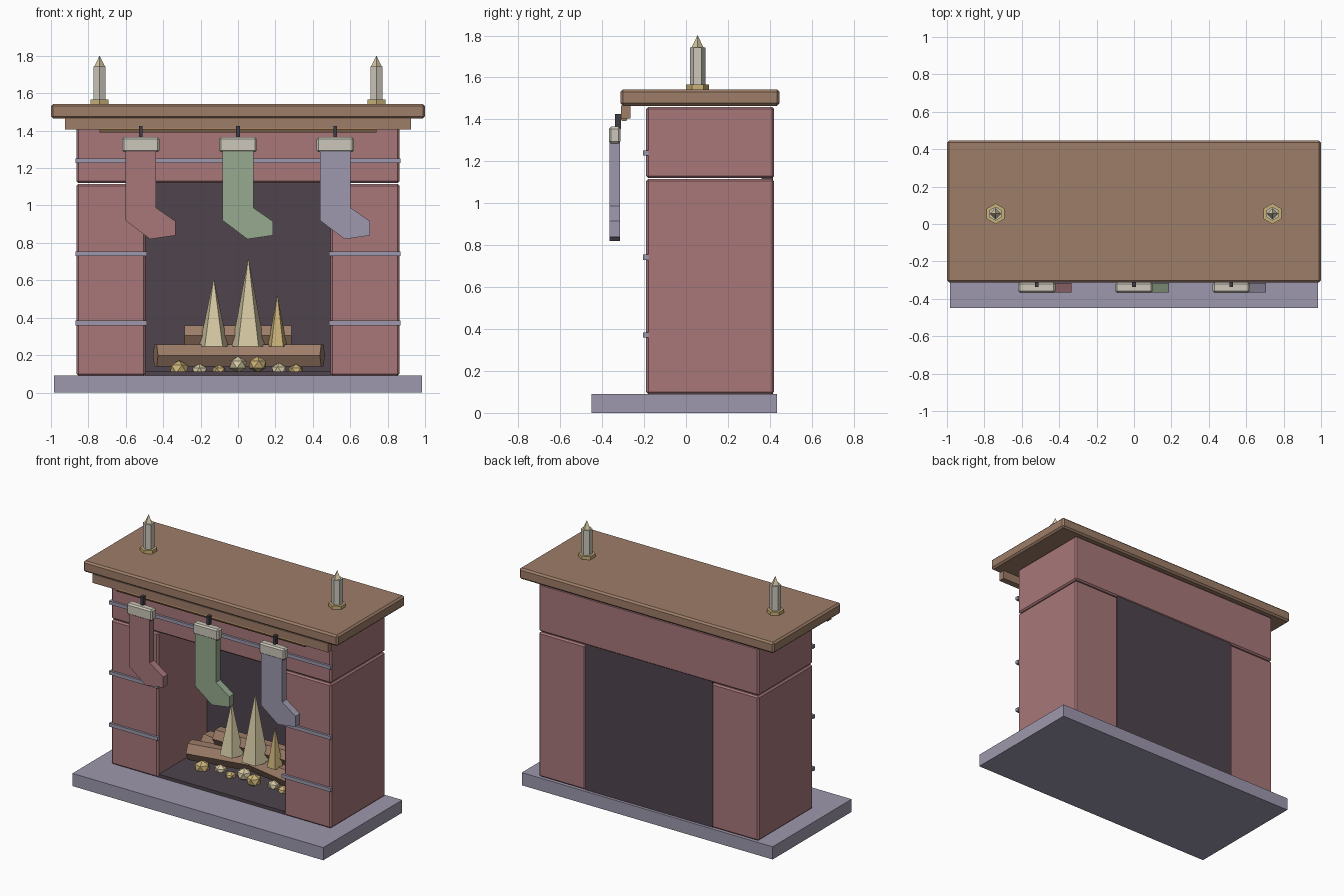
import bpy, bmesh, math
from mathutils import Matrix

if "Cube" in bpy.data.objects:
    bpy.data.objects.remove(bpy.data.objects["Cube"])


def material(name, r, g, b):
    m = bpy.data.materials.new(name)
    lin = [((c / 255 + 0.055) / 1.055) ** 2.4 for c in (r, g, b)]
    m.diffuse_color = (*lin, 1)
    m.use_nodes = True
    m.node_tree.nodes["Principled BSDF"].inputs["Base Color"].default_value = m.diffuse_color
    return m


BRICK = material("brick red", 168, 119, 122)
STONE = material("lavender stone", 158, 152, 173)
WOOD = material("brown wood", 157, 125, 104)
RAIL = material("tan wood", 165, 130, 92)
SOOT = material("soot black", 78, 68, 77)
WAX = material("ivory", 204, 199, 186)
GOLD = material("gold", 202, 178, 120)
FIRE = material("flame cream", 214, 202, 165)
GREEN = material("sage green", 150, 170, 142)
IRON = material("dark iron", 64, 60, 68)


def finish(name, bm, mat, bevel=0):
    bmesh.ops.recalc_face_normals(bm, faces=bm.faces)
    me = bpy.data.meshes.new(name)
    bm.to_mesh(me)
    bm.free()
    me.materials.append(mat)
    ob = bpy.data.objects.new(name, me)
    bpy.context.collection.objects.link(ob)
    if bevel:
        mod = ob.modifiers.new("edge_bevel", 'BEVEL')
        mod.width, mod.segments = bevel, 1
    return ob


def box(name, x, y, z, mat, bevel=0):
    """Box from (min, max) ranges."""
    bm = bmesh.new()
    bmesh.ops.create_cube(bm, size=1)
    for v in bm.verts:
        v.co = [(r[0] + r[1]) / 2 + c * (r[1] - r[0]) for r, c in zip((x, y, z), v.co)]
    return finish(name, bm, mat, bevel)


def cone(name, loc, r1, r2, depth, sides, mat, rot=None, turn=0):
    """Cone or prism; loc is the centre of its base, or its middle when rot is given."""
    bm = bmesh.new()
    bmesh.ops.create_cone(bm, cap_ends=True, segments=sides, radius1=r1, radius2=r2, depth=depth)
    bmesh.ops.rotate(bm, verts=bm.verts, matrix=Matrix.Rotation(turn, 3, 'Z'))
    if rot is not None:
        # lay along x, then swing about z
        m = Matrix.Rotation(rot, 3, 'Z') @ Matrix.Rotation(math.pi / 2, 3, 'Y')
        bmesh.ops.rotate(bm, verts=bm.verts, matrix=m)
    else:
        bmesh.ops.translate(bm, verts=bm.verts, vec=(0, 0, depth / 2))
    bmesh.ops.translate(bm, verts=bm.verts, vec=loc)
    bmesh.ops.remove_doubles(bm, verts=bm.verts, dist=1e-5)
    return finish(name, bm, mat)


def vertex_angle(sides, target):
    # Rotation that puts the first vertex (built on +x or +y) at the target angle
    bm = bmesh.new()
    bmesh.ops.create_circle(bm, segments=sides, radius=1)
    bm.verts.ensure_lookup_table()
    co = bm.verts[0].co
    a = math.atan2(co.y, co.x)
    bm.free()
    return target - a


UP = math.pi / 2

# Hearth slab, brick surround and firebox
box("hearth_slab", (-0.985, 0.985), (-0.45, 0.435), (0, 0.09), STONE)
for side, s in (("left", -1), ("right", 1)):
    box(side + "_pillar", sorted((s * 0.495, s * 0.863)), (-0.19, 0.42), (0.09, 1.115), BRICK, 0.01)
box("lintel", (-0.863, 0.863), (-0.19, 0.42), (1.12, 1.46), BRICK, 0.01)
box("firebox_back", (-0.5, 0.5), (0.36, 0.415), (0.09, 1.13), SOOT)
box("firebox_floor", (-0.5, 0.5), (-0.18, 0.37), (0.085, 0.112), SOOT)

# Stone courses across the face
box("lintel_course", (-0.87, 0.87), (-0.205, -0.18), (1.228, 1.252), STONE)
for i, z in enumerate((0.742, 0.372)):
    for side, s in (("left", -1), ("right", 1)):
        box(f"{side}_course_{i}", sorted((s * 0.487, s * 0.87)), (-0.205, -0.18),
            (z - 0.0125, z + 0.0125), STONE)

# Mantel shelf, fascia and stocking rail
box("mantel_shelf", (-1, 1), (-0.313, 0.447), (1.465, 1.543), WOOD, 0.012)
box("mantel_fascia", (-0.925, 0.925), (-0.31, -0.265), (1.405, 1.467), WOOD)
cone("stocking_rail", (0, -0.295, 1.407), 0.018, 0.018, 1.48, 6, RAIL, rot=0)

# Candles
t6, t4, t5 = (vertex_angle(n, UP) for n in (6, 4, 5))
for side, x in (("left", -0.74), ("right", 0.74)):
    cone(side + "_candle_base", (x, 0.055, 1.54), 0.055, 0.055, 0.027, 6, GOLD, turn=t6)
    cone(side + "_candle", (x, 0.055, 1.565), 0.037, 0.037, 0.177, 6, WAX, turn=t6)
    cone(side + "_candle_flame", (x, 0.055, 1.742), 0.029, 0, 0.06, 4, FIRE, turn=t4)

# Stockings: extruded boot profile, cuff and hook
PROFILE = [(-0.082, 1.30), (0.082, 1.30), (0.082, 0.988), (0.187, 0.915),
           (0.187, 0.84), (0.05, 0.82), (-0.082, 0.92)]
for name, x, mat in (("left", -0.52, BRICK), ("middle", 0, GREEN), ("right", 0.52, STONE)):
    bm = bmesh.new()
    face = bm.faces.new([bm.verts.new((x + px, -0.365, pz)) for px, pz in PROFILE])
    ext = bmesh.ops.extrude_face_region(bm, geom=[face])
    new = [g for g in ext["geom"] if isinstance(g, bmesh.types.BMVert)]
    bmesh.ops.translate(bm, verts=new, vec=(0, 0.05, 0))
    finish(name + "_stocking", bm, mat)
    box(name + "_cuff", (x - 0.1, x + 0.1), (-0.368, -0.312), (1.285, 1.365), WAX, 0.01)
    box(name + "_hook", (x - 0.01, x + 0.01), (-0.338, -0.31), (1.355, 1.425), IRON)

# Log pile: two crossed logs with a short one on top
flat = vertex_angle(6, UP)
for name, loc, length, rot in (("log_left_forward", (0.0, 0.18, 0.198), 0.90, 0.2),
                               ("log_right_forward", (0.01, 0.18, 0.198), 0.90, -0.2),
                               ("log_top", (0, 0.18, 0.305), 0.57, 0.0)):
    r = 0.062 if name == "log_top" else 0.067
    cone(name, loc, r, r, length, 6, WOOD, rot=rot, turn=flat)

# Flames
for name, x, r, top, mat in (("left", -0.13, 0.081, 0.615, FIRE),
                             ("middle", 0.055, 0.093, 0.725, FIRE),
                             ("right", 0.21, 0.054, 0.53, GOLD)):
    cone(name + "_flame", (x, 0.115, 0.245), r, 0, top - 0.245, 5, mat, turn=t5)

# Embers
for i, (x, y, z, r, mat) in enumerate((
        (-0.315, 0.05, 0.125, 0.055, GOLD), (-0.205, 0.10, 0.115, 0.045, FIRE),
        (-0.1, 0.06, 0.115, 0.04, GOLD), (0.0, 0.07, 0.15, 0.052, FIRE),
        (0.105, 0.03, 0.15, 0.052, GOLD), (0.22, 0.09, 0.12, 0.045, FIRE),
        (0.31, 0.07, 0.115, 0.045, GOLD))):
    bm = bmesh.new()
    bmesh.ops.create_icosphere(bm, subdivisions=1, radius=r)
    bmesh.ops.scale(bm, verts=bm.verts, vec=(1, 1, 0.85))
    bmesh.ops.rotate(bm, verts=bm.verts, matrix=Matrix.Rotation(i * 0.9, 3, 'Z'))
    bmesh.ops.translate(bm, verts=bm.verts, vec=(x, y, z))
    finish(f"ember_{i}", bm, mat)
